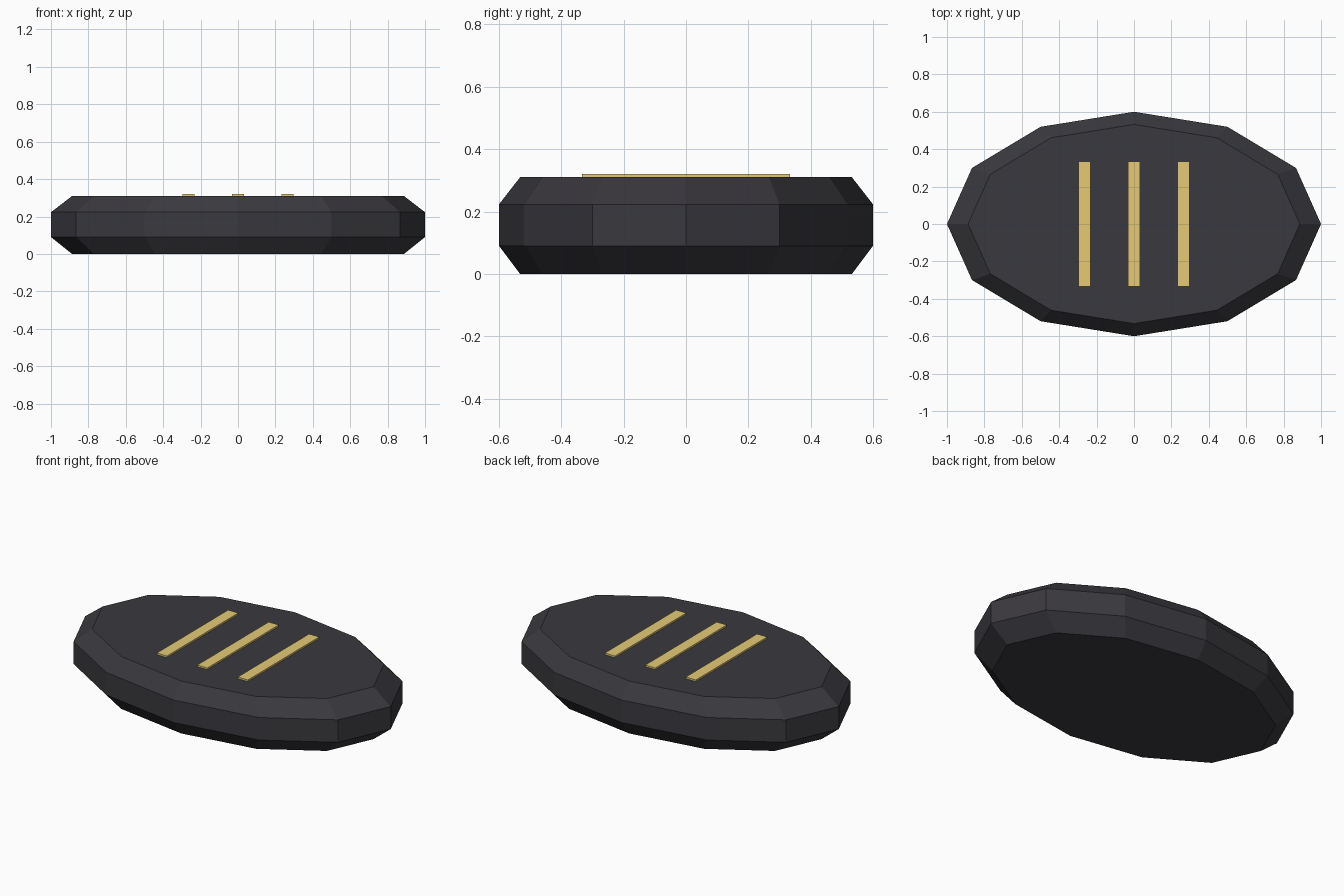
import bpy, bmesh
from math import cos, sin, pi

cube = bpy.data.objects.get("Cube")
if cube:
    bpy.data.objects.remove(cube, do_unlink=True)


def material(name, rgb):
    mat = bpy.data.materials.new(name)
    mat.use_nodes = True
    mat.diffuse_color = (*rgb, 1)
    mat.node_tree.nodes["Principled BSDF"].inputs["Base Color"].default_value = (*rgb, 1)
    return mat


def add_object(name, bm, mat):
    bmesh.ops.recalc_face_normals(bm, faces=bm.faces[:])
    mesh = bpy.data.meshes.new(name)
    bm.to_mesh(mesh)
    bm.free()
    mesh.materials.append(mat)
    obj = bpy.data.objects.new(name, mesh)
    bpy.context.collection.objects.link(obj)
    return obj


charcoal = material("charcoal", (0.042, 0.040, 0.048))
gold = material("gold", (0.78, 0.59, 0.18))

# Faceted oval body: stacked twelve-sided rings with chamfered rims
SIDES, DEPTH = 12, 0.6
PROFILE = [(0.887, 0), (1, 0.09), (1, 0.223), (0.887, 0.31)]
bm = bmesh.new()
rings = []
for radius, z in PROFILE:
    angles = [2 * pi * i / SIDES for i in range(SIDES)]
    rings.append([bm.verts.new((radius * cos(a), radius * DEPTH * sin(a), z)) for a in angles])
for low, high in zip(rings, rings[1:]):
    for i in range(SIDES):
        j = (i + 1) % SIDES
        bm.faces.new((low[i], low[j], high[j], high[i]))
bm.faces.new(rings[0])
bm.faces.new(rings[-1])
add_object("oval_body", bm, charcoal)

# Three raised bars on the top face
for name, x in (("right_bar", -0.265), ("middle_bar", 0), ("left_bar", 0.265)):
    bm = bmesh.new()
    bmesh.ops.create_cube(bm, size=1)
    bmesh.ops.scale(bm, vec=(0.066, 0.667, 0.02), verts=bm.verts)
    bmesh.ops.translate(bm, vec=(x, 0, 0.31), verts=bm.verts)
    add_object(name, bm, gold)
